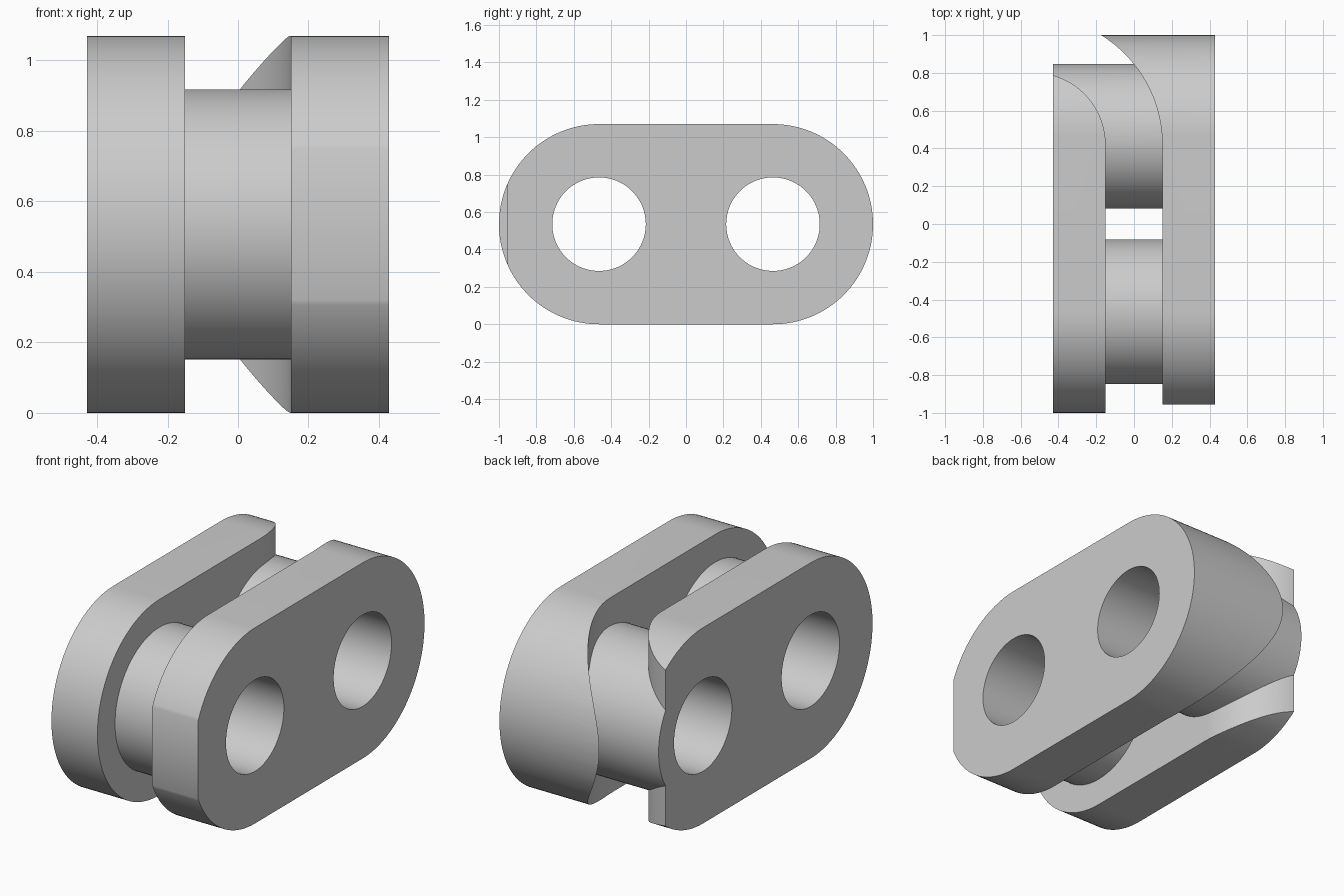
import bpy, bmesh, math
from math import sin, cos, pi
from mathutils import Vector

if "Cube" in bpy.data.objects:
    bpy.data.objects.remove(bpy.data.objects["Cube"])

R = 0.535            # plate end radius, also the axle height
PIN_Y = 0.465        # distance of each axle from the middle
HUB, BORE = 0.383, 0.25
INNER, OUTER = 0.15, 0.428
ARC_X, ARC_Y = -0.534, 0.418   # centre of the curved clearance slot

steel = bpy.data.materials.new("grey steel")
steel.use_nodes = True
steel.diffuse_color = (0.6, 0.6, 0.6, 1)
steel.node_tree.nodes["Principled BSDF"].inputs["Base Color"].default_value = (0.6, 0.6, 0.6, 1)


def arc(cx, cy, r, start, end, n):
    return [(cx + r * cos(start + (end - start) * i / n),
             cy + r * sin(start + (end - start) * i / n)) for i in range(n + 1)]


def prism(name, points, offset):
    """Extrude a closed outline along offset."""
    bm = bmesh.new()
    face = bm.faces.new([bm.verts.new(p) for p in points])
    ext = bmesh.ops.extrude_face_region(bm, geom=[face])
    moved = [g for g in ext["geom"] if isinstance(g, bmesh.types.BMVert)]
    bmesh.ops.translate(bm, verts=moved, vec=Vector(offset))
    bmesh.ops.recalc_face_normals(bm, faces=bm.faces)
    mesh = bpy.data.meshes.new(name)
    bm.to_mesh(mesh)
    bm.free()
    mesh.materials.append(steel)
    obj = bpy.data.objects.new(name, mesh)
    bpy.context.collection.objects.link(obj)
    return obj


def along_x(name, outline, x0, x1):
    return prism(name, [(x0, y, z) for y, z in outline], (x1 - x0, 0, 0))


def combine(target, tool, operation):
    """Apply a boolean and discard the tool."""
    mod = target.modifiers.new("cut", 'BOOLEAN')
    mod.operation, mod.solver, mod.object = operation, 'EXACT', tool
    bpy.ops.object.select_all(action='DESELECT')
    bpy.context.view_layer.objects.active = target
    target.select_set(True)
    bpy.ops.object.modifier_apply(modifier=mod.name)
    bpy.data.objects.remove(tool)


def plate(name, plan):
    """Rounded slab trimmed to a plan outline."""
    stadium = arc(PIN_Y, R, R, -pi / 2, pi / 2, 64) + arc(-PIN_Y, R, R, pi / 2, 3 * pi / 2, 64)
    slab = along_x(name, stadium, -OUTER, OUTER)
    trim = prism("trim", [(x, y, -0.2) for x, y in plan], (0, 0, 1.5))
    combine(slab, trim, 'INTERSECT')
    return slab


def disc(name, y, r, x0, x1):
    return along_x(name, arc(y, R, r, 0, 2 * pi, 96)[:-1], x0, x1)


# Plate whose back end is cut away by the inner curve
small, large = -INNER - ARC_X, INNER - ARC_X
link = plate("chain_link", [(-0.6, -1.2), (-INNER, -1.2)]
             + arc(ARC_X, ARC_Y, small, 0, pi / 2, 40) + [(-0.6, ARC_Y + small)])

# Plate with a flat front end and a back end sweeping across the link
hooked = plate("hooked_plate", [(0.6, -0.955), (0.6, 1.2), (-0.4, 1.2)]
               + arc(ARC_X, ARC_Y, large, 1.25, 0, 48) + [(INNER, -0.955)])
combine(link, hooked, 'UNION')

# Hubs joining the plates; the back one also fills the cut-away end
combine(link, disc("front_hub", -PIN_Y, HUB, -0.3, 0.3), 'UNION')
combine(link, disc("back_hub", PIN_Y, HUB, -OUTER, 0.3), 'UNION')

# Bores right through the link
for side in (-1, 1):
    combine(link, disc("bore", side * PIN_Y, BORE, -0.6, 0.6), 'DIFFERENCE')

bpy.ops.object.select_all(action='DESELECT')
bpy.context.view_layer.objects.active = link
link.select_set(True)
bpy.ops.object.shade_smooth_by_angle(angle=math.radians(25))
